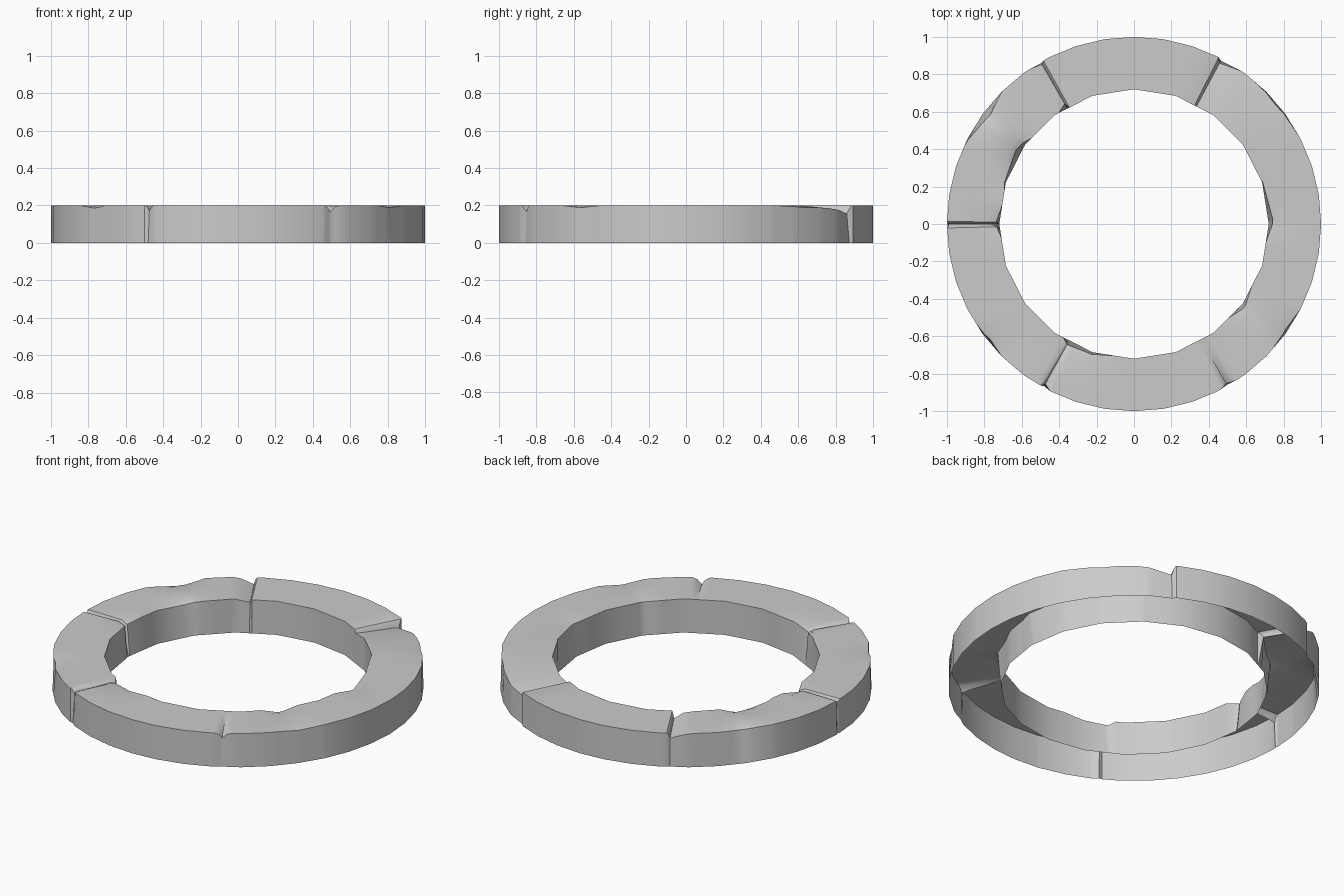
import bpy, bmesh, math

cube = bpy.data.objects.get("Cube")
if cube:
    bpy.data.objects.remove(cube, do_unlink=True)

HEIGHT, R_OUT, R_IN = 0.2, 1.0, 0.72

# Cracks: angle, reach before, reach after (degrees),
# top drop at outer rim, top drop at inner rim, outer dent, inner dent
CRACKS = [
    (62, 28, 1.2, 0.045, 0.02, 0.025, 0.0),
    (120, 1.0, 8, 0.035, 0.03, 0.012, 0.03),
    (180, 0.8, 1.2, 0.05, 0.025, 0.012, 0.02),
    (241, 1.0, 2.5, 0.03, 0.0, 0.02, 0.0),
    (300, 2.5, 3, 0.035, 0.0, 0.012, 0.0),
]
# Worn top edges: start, peak, end (degrees), inward cut, drop
OUTER_CHIPS = [(135, 143, 155, 0.035, 0.015), (212, 219, 225, 0.012, 0.015),
               (318, 325, 333, 0.012, 0.012), (28, 40, 50, 0.008, 0.01)]
INNER_CHIPS = [(-8, 2, 20, 0.025, 0.015), (140, 148, 166, 0.03, 0.02),
               (238, 241, 262, 0.025, 0.015), (315, 322, 332, 0.02, 0.01),
               (172, 180, 186, 0.02, 0.02)]


def signed(a, b):
    """Smallest signed difference between two angles."""
    return (a - b + 180) % 360 - 180


def ramp(a, peak, before, after):
    d = signed(a, peak)
    return max(0.0, 1 - abs(d) / (before if d < 0 else after))


def facet(a, sides):
    """Radius factor of a regular polygon at an angle."""
    step = 360 / sides
    off = (a % step) - step / 2
    return math.cos(math.radians(step / 2)) / math.cos(math.radians(off))


def wear(a, chips):
    cut = drop = 0.0
    for start, peak, end, c, d in chips:
        t = ramp(a, peak, peak - start, end - peak)
        cut, drop = cut + c * t, drop + d * t
    return cut, drop


def section(a):
    """Open-bottomed cross-section: outer wall, top, inner wall."""
    ro, ri = R_OUT * facet(a, 40), R_IN * facet(a, 20)
    drop_o = drop_i = dent_o = dent_i = 0.0
    for ang, before, after, do, di, so, si in CRACKS:
        t = ramp(a, ang, before, after) ** 2
        narrow = ramp(a, ang, min(before, 3), min(after, 3))
        drop_o, drop_i = drop_o + do * t, drop_i + di * t
        dent_o, dent_i = dent_o + so * narrow, dent_i + si * narrow
    cut_o, chip_o = wear(a, OUTER_CHIPS)
    cut_i, chip_i = wear(a, INNER_CHIPS)
    return [
        (ro - dent_o * 0.4, 0.0),
        (ro - dent_o - cut_o, HEIGHT - drop_o - chip_o),
        (ro - 0.055, HEIGHT - drop_o * 0.7 - drop_i * 0.3),
        (ri + 0.055, HEIGHT - drop_o * 0.2 - drop_i * 0.8),
        (ri + dent_i + cut_i, HEIGHT - drop_i - chip_i),
        (ri, 0.0),
    ]


# Angles of all sections: even steps plus the corners of cracks and chips
angles = {float(a) for a in range(0, 360, 9)}
for ang, before, after, *_ in CRACKS:
    angles |= {a % 360.0 for a in (ang - before, ang - before / 2, ang - before / 4,
                                   ang, ang + after / 2, ang + after)}
for start, peak, end, *_ in OUTER_CHIPS + INNER_CHIPS:
    angles |= {a % 360.0 for a in (start, peak, end)}

# Sweep the section around the ring
bm = bmesh.new()
rings = []
for a in sorted(angles):
    c, s = math.cos(math.radians(a)), math.sin(math.radians(a))
    rings.append([bm.verts.new((r * c, r * s, z)) for r, z in section(a)])
for i, ring in enumerate(rings):
    nxt = rings[(i + 1) % len(rings)]
    for k in range(len(ring) - 1):
        bm.faces.new((ring[k], nxt[k], nxt[k + 1], ring[k + 1]))

mesh = bpy.data.meshes.new("stone_ring")
bm.to_mesh(mesh)
bm.free()
stone_ring = bpy.data.objects.new("stone_ring", mesh)
bpy.context.collection.objects.link(stone_ring)

# Stone colour
stone = bpy.data.materials.new("stone_grey")
stone.use_nodes = True
grey = (0.6, 0.6, 0.6, 1.0)
stone.diffuse_color = grey
stone.node_tree.nodes["Principled BSDF"].inputs["Base Color"].default_value = grey
mesh.materials.append(stone)

# Smooth surface with sharp rims and cracks
bpy.ops.object.select_all(action="DESELECT")
stone_ring.select_set(True)
bpy.context.view_layer.objects.active = stone_ring
bpy.ops.object.shade_smooth_by_angle(angle=math.radians(30))
